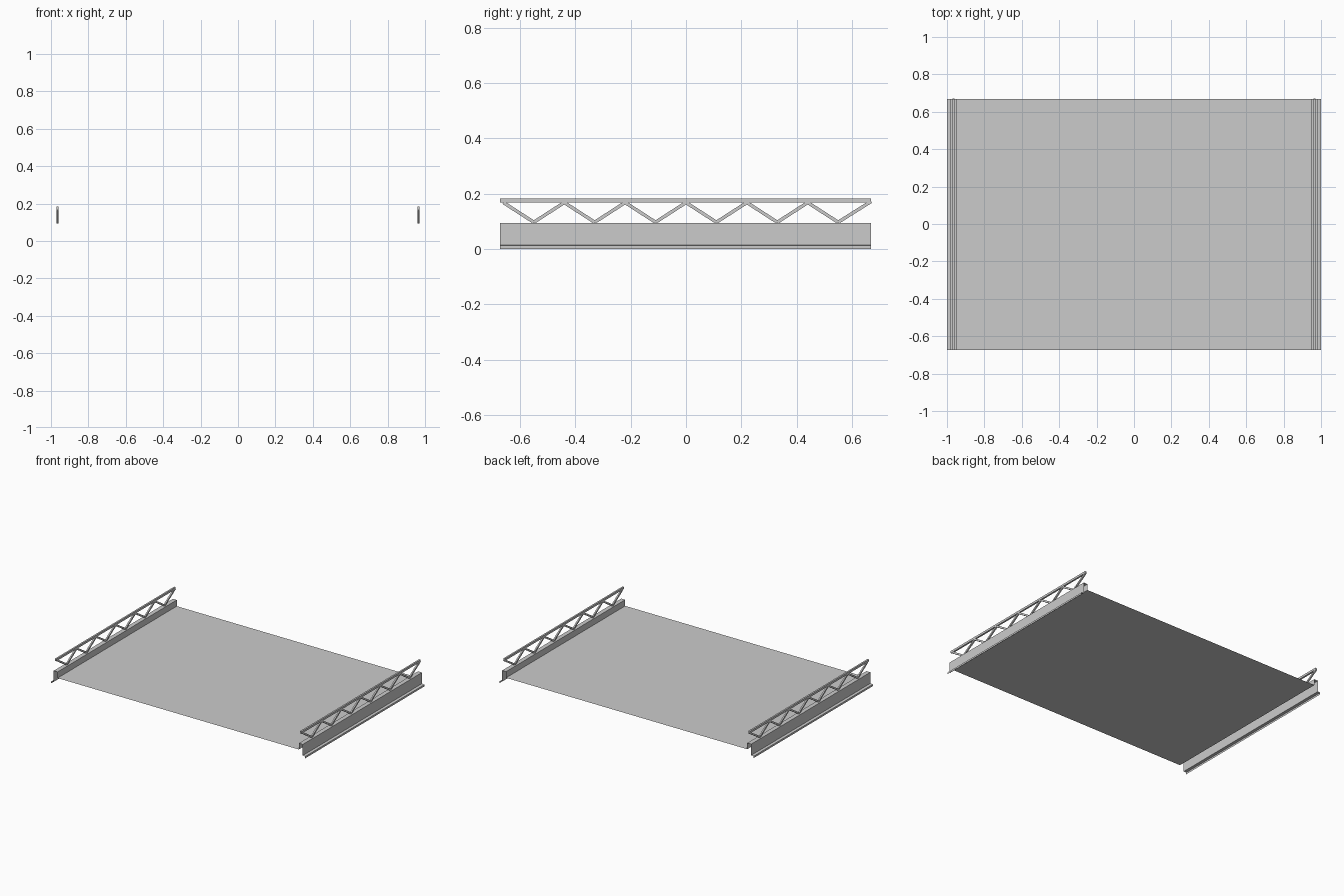
import bpy, math
from mathutils import Vector

if "Cube" in bpy.data.objects:
    bpy.data.objects.remove(bpy.data.objects["Cube"])

Y0, Y1 = -0.673, 0.668      # panel ends
TRUSS_X = 0.965             # truss line on top of the edge rib


def add_mesh(name, verts, faces):
    me = bpy.data.meshes.new(name)
    me.from_pydata(verts, [], faces)
    me.update()
    ob = bpy.data.objects.new(name, me)
    bpy.context.collection.objects.link(ob)
    return ob


def extrude_profile(name, profile):
    """Open sheet profile in x-z, swept along y."""
    n = len(profile)
    verts = [(x, y, z) for y in (Y0, Y1) for x, z in profile]
    faces = [(i, i + n, i + n + 1, i + 1) for i in range(n - 1)]
    return add_mesh(name, verts, faces)


def bar_geometry(a, b, width, depth, verts, faces):
    """Rectangular bar between two (y, z) points at the truss line."""
    d = (Vector(b) - Vector(a)).normalized()
    nrm = Vector((-d.y, d.x)) * depth / 2
    base = len(verts)
    for p in (Vector(a), Vector(b)):
        for sx, sn in ((-1, -1), (1, -1), (1, 1), (-1, 1)):
            q = p + nrm * sn
            verts.append((sx * width / 2, q.x, q.y))
    for f in ((0, 1, 2, 3), (7, 6, 5, 4), (0, 4, 5, 1),
              (1, 5, 6, 2), (2, 6, 7, 3), (3, 7, 4, 0)):
        faces.append(tuple(base + i for i in f))


# folded sheet: deck, raised edge ribs, outer webs and lower lips
half = [(0.95, 0.05), (0.95, 0.094), (0.981, 0.094), (0.981, 0.015),
        (0.99, 0.015), (1.0, 0.013), (1.0, 0.0)]
profile = [(-x, z) for x, z in reversed(half)] + half
extrude_profile("deck_sheet", profile)

# zigzag lattice nodes
nodes = [(-0.66, 0.168)]
for i in range(6):
    y = -0.55 + 0.22 * i
    nodes += [(y, 0.097), (y + 0.11, 0.168)]
nodes[-1] = (0.669, 0.172)

for side, label in ((-1, "left"), (1, "right")):
    # top chord
    v, f = [], []
    bar_geometry((Y0, 0.1755), (Y1, 0.1755), 0.012, 0.015, v, f)
    add_mesh(label + "_truss_chord", v, f).location.x = side * TRUSS_X
    # diagonal bars
    v, f = [], []
    for a, b in zip(nodes, nodes[1:]):
        bar_geometry(a, b, 0.010, 0.012, v, f)
    add_mesh(label + "_truss_diagonals", v, f).location.x = side * TRUSS_X
